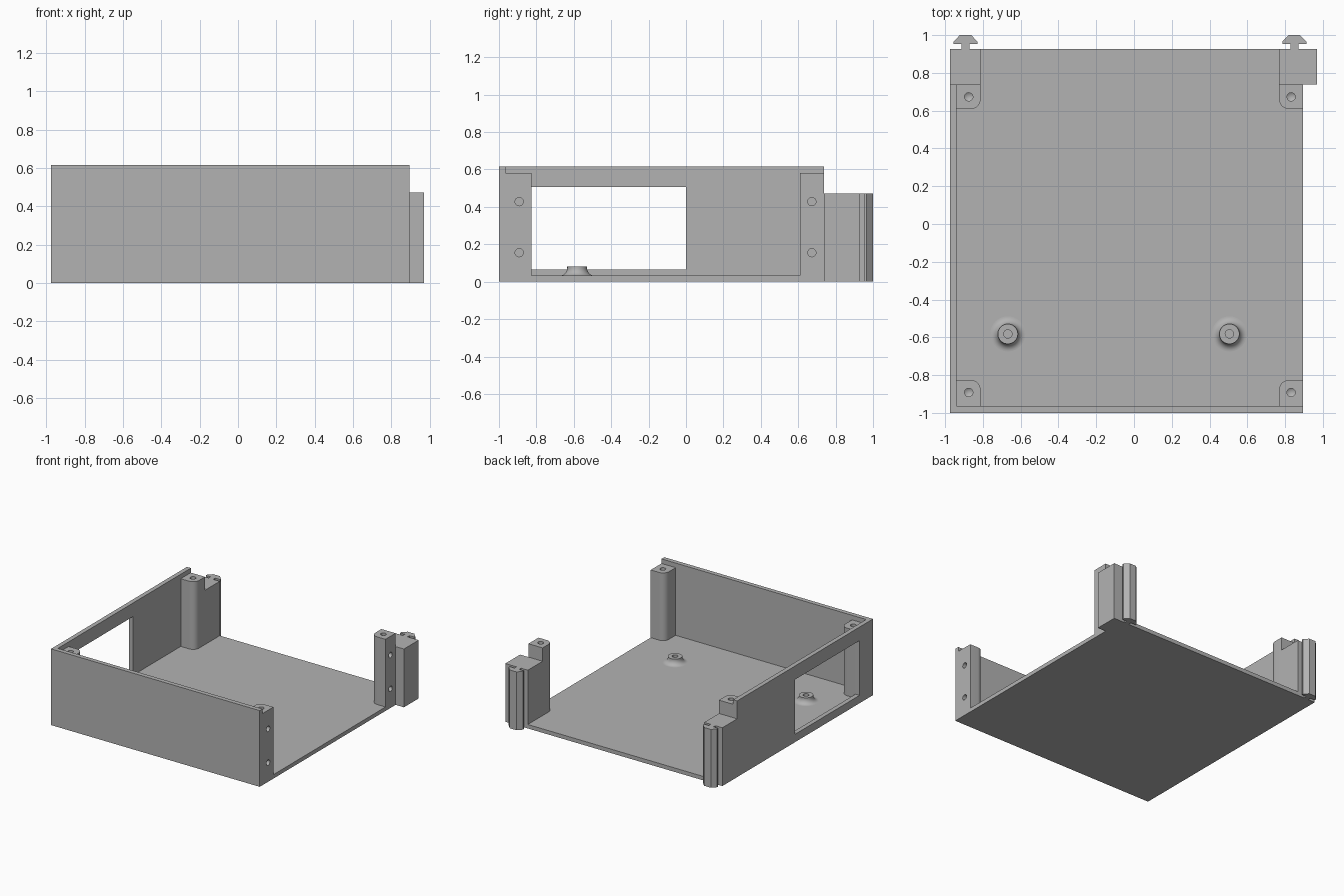
import bpy, bmesh, math
from mathutils import Matrix, Vector

if "Cube" in bpy.data.objects:
    bpy.data.objects.remove(bpy.data.objects["Cube"], do_unlink=True)

grey = bpy.data.materials.new("light_grey_plastic")
colour = (0.45, 0.45, 0.45, 1)
grey.diffuse_color = colour
grey.use_nodes = True
grey.node_tree.nodes["Principled BSDF"].inputs["Base Color"].default_value = colour

# Shared outer dimensions
X0, X1, Y0, Y1 = -0.975, 0.895, -1.0, 0.927
WALL, FLOOR, TOP = 0.036, 0.032, 0.617
POST_TOP, LATCH_TOP = 0.58, 0.472
STEP = 0.738          # where the rear latch blocks begin
HOLE = 0.022


def finish(name, bm):
    bmesh.ops.recalc_face_normals(bm, faces=bm.faces)
    mesh = bpy.data.meshes.new(name)
    bm.to_mesh(mesh)
    bm.free()
    mesh.materials.append(grey)
    obj = bpy.data.objects.new(name, mesh)
    bpy.context.collection.objects.link(obj)
    return obj


def prism(name, outline, z0, z1):
    bm = bmesh.new()
    face = bm.faces.new([bm.verts.new((x, y, z0)) for x, y in outline])
    solid = bmesh.ops.extrude_face_region(bm, geom=[face])
    verts = [v for v in solid["geom"] if isinstance(v, bmesh.types.BMVert)]
    bmesh.ops.translate(bm, verts=verts, vec=(0, 0, z1 - z0))
    return finish(name, bm)


def box(name, x0, x1, y0, y1, z0, z1):
    return prism(name, [(x0, y0), (x1, y0), (x1, y1), (x0, y1)], z0, z1)


def lathe(name, profile, location, direction=(0, 0, 1), sides=32):
    """Closed solid turned from (radius, height) points that end on the axis."""
    bm = bmesh.new()
    verts = [bm.verts.new((r, 0, z)) for r, z in profile]
    edges = [bm.edges.new(pair) for pair in zip(verts, verts[1:])]
    bmesh.ops.spin(bm, geom=verts + edges, cent=(0, 0, 0), axis=(0, 0, 1),
                   angle=math.tau, steps=sides)
    bmesh.ops.remove_doubles(bm, verts=bm.verts, dist=1e-5)
    turn = Vector((0, 0, 1)).rotation_difference(Vector(direction)).to_matrix().to_4x4()
    bmesh.ops.transform(bm, matrix=Matrix.Translation(location) @ turn, verts=bm.verts)
    return finish(name, bm)


def subtract(obj, cutter, keep=False):
    mod = obj.modifiers.new("cut", 'BOOLEAN')
    mod.operation, mod.solver, mod.object = 'DIFFERENCE', 'EXACT', cutter
    bpy.context.view_layer.objects.active = obj
    bpy.ops.object.modifier_apply(modifier=mod.name)
    if not keep:
        bpy.data.objects.remove(cutter, do_unlink=True)


def drill(obj, location, direction, depth, tip=0.0):
    profile = [(0, 0.02), (HOLE, 0.02), (HOLE, -depth), (0, -depth - tip)]
    subtract(obj, lathe("drill", profile, location, direction, 24))


def smooth(obj):
    bpy.ops.object.select_all(action='DESELECT')
    obj.select_set(True)
    bpy.context.view_layer.objects.active = obj
    bpy.ops.object.shade_smooth_by_angle(angle=math.radians(35))


# Walls: a plain front panel and a side panel with a window
front_wall = box("front_wall", X0, X1, Y0, Y0 + WALL, 0, TOP)
side_wall = box("side_wall", X0, X0 + WALL, Y0 + WALL, STEP, 0, TOP)
subtract(side_wall, box("window", X0 - 0.1, X0 + 0.1, -0.828, 0, 0.064, 0.507))

# Floor
floor = box("floor", X0 + WALL, X1, Y0 + WALL, Y1, 0, FLOOR)


# Screw posts, each with one rounded corner facing the inside
def screw_post(name, outer_x, inner_x, outer_y, inner_y):
    sx = math.copysign(1, inner_x - outer_x)
    sy = math.copysign(1, inner_y - outer_y)
    r = 0.052
    arc = [(inner_x - sx * r * (1 - math.cos(a)), inner_y - sy * r * (1 - math.sin(a)))
           for a in (math.pi / 2 * i / 10 for i in range(11))]
    outline = [(outer_x, outer_y), (inner_x, outer_y)] + arc + [(outer_x, inner_y)]
    return prism(name, outline, 0, POST_TOP)


solids = []
for end, outer_y, inner_y, hole_y in (("front", Y0 + WALL, -0.826, -0.892),
                                      ("rear", STEP, 0.609, 0.673)):
    left = screw_post(end + "_left_post", X1, 0.768, outer_y, inner_y)
    right = screw_post(end + "_right_post", X0 + WALL, -0.812, outer_y, inner_y)
    drill(left, (0.832, hole_y, POST_TOP), (0, 0, 1), 0.09, 0.015)
    drill(right, (-0.875, hole_y, POST_TOP), (0, 0, 1), 0.09, 0.015)
    # Sideways screw holes on the open side
    for z in (0.155, 0.428):
        drill(left, (X1, hole_y, z), (1, 0, 0), 0.06)
    solids += [left, right]

# Rear latch blocks with arrow-shaped sliding rails
for side, x0, x1, cx in (("left", 0.768, 0.97, 0.849), ("right", X0, -0.812, -0.892)):
    half = [(0.021, Y1), (0.021, 0.952), (0.063, 0.952), (0.063, 0.966), (0.03, 1.0)]
    rail = [(cx + w, y) for w, y in half] + [(cx - w, y) for w, y in reversed(half)]
    outline = [(x0, STEP), (x1, STEP), (x1, Y1)] + rail + [(x0, Y1)]
    solids.append(prism(side + "_latch", outline, 0, LATCH_TOP))

# Posts and latches stand through the floor
for solid in solids:
    subtract(floor, solid, keep=True)
    smooth(solid)

# Circuit board standoffs with flared feet
flare = [(0.053 + 0.04 * (1 - math.sin(a)), FLOOR + 0.042 * (1 - math.cos(a)))
         for a in (math.pi / 2 * i / 10 for i in range(11))]
for side, x in (("left", 0.505), ("right", -0.668)):
    profile = [(0, FLOOR)] + flare + [(0.053, 0.08), (HOLE, 0.08), (HOLE, 0.04), (0, 0.04)]
    smooth(lathe(side + "_standoff", profile, (x, -0.582, 0), sides=40))
